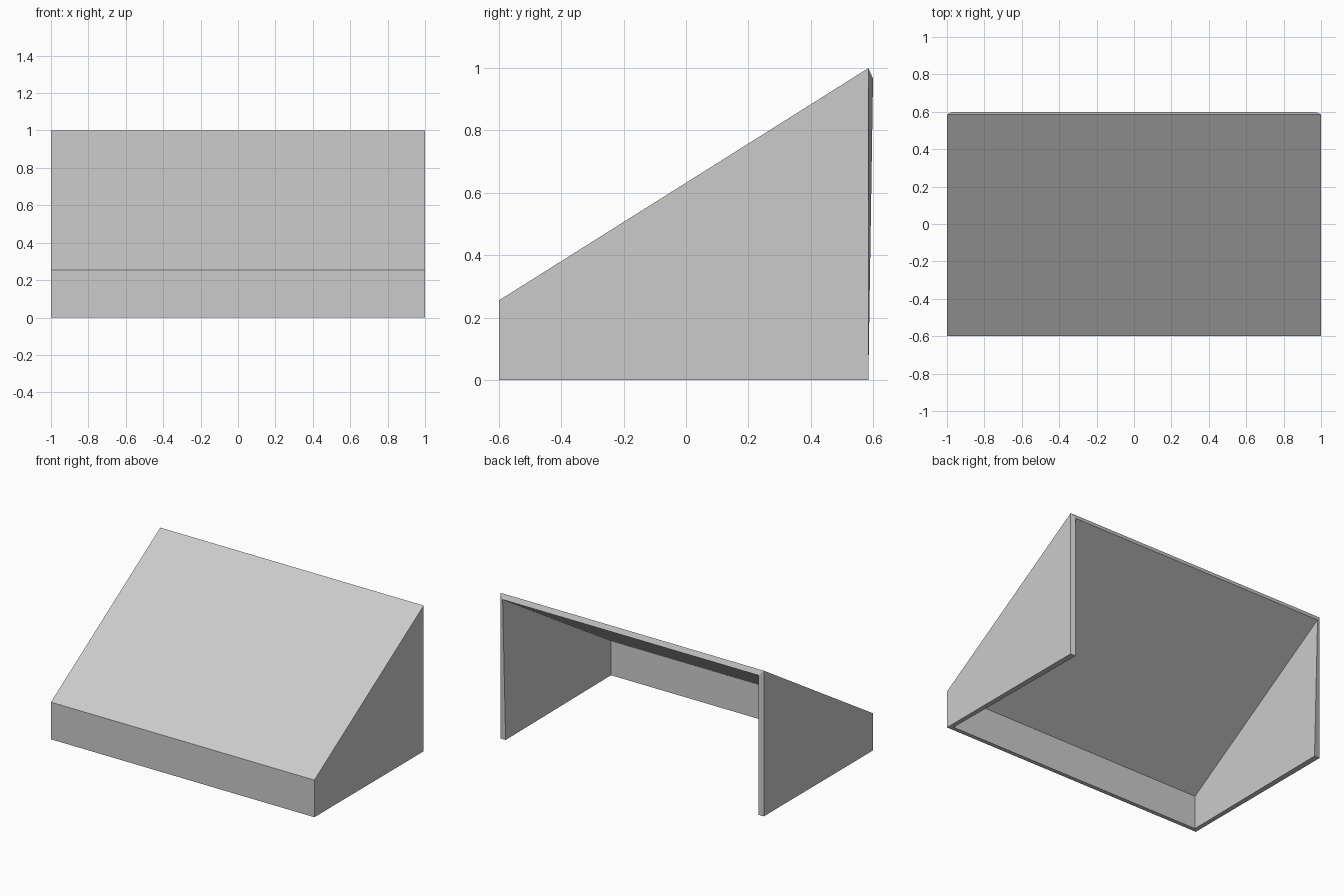
import bpy
import bmesh

cube = bpy.data.objects.get("Cube")
if cube:
    bpy.data.objects.remove(cube, do_unlink=True)

grey = bpy.data.materials.new("light_grey")
grey.use_nodes = True
colour = (0.6, 0.6, 0.6, 1)
grey.diffuse_color = colour
grey.node_tree.nodes["Principled BSDF"].inputs["Base Color"].default_value = colour

# Side profiles as (x, y, z): back bottom, front bottom, front top, back top
outer = [(1, 0.585, 0), (1, -0.6, 0), (1, -0.6, 0.255), (1, 0.585, 1)]
inner = [(0.96, 0.585, 0), (0.97, -0.572, 0), (0.975, -0.577, 0.233), (0.972, 0.6, 0.966)]

bm = bmesh.new()


def add_skin(profile):
    """Two side walls, a front lip and a sloping roof, open below and behind."""
    left, right = ([bm.verts.new((s * x, y, z)) for x, y, z in profile] for s in (1, -1))
    bm.faces.new(left)
    bm.faces.new(right)
    for i in (1, 2):
        bm.faces.new((left[i], left[i + 1], right[i + 1], right[i]))
    # Open rim: along the bottom, up the back and across the top
    return [left[0], left[1], right[1], right[0], right[3], left[3]]


outer_rim = add_skin(outer)
inner_rim = add_skin(inner)

# Rim joining the outer and inner skins
for i in range(len(outer_rim)):
    j = (i + 1) % len(outer_rim)
    bm.faces.new((outer_rim[i], outer_rim[j], inner_rim[j], inner_rim[i]))

bmesh.ops.recalc_face_normals(bm, faces=bm.faces)
mesh = bpy.data.meshes.new("sloped_cover")
bm.to_mesh(mesh)
bm.free()
mesh.materials.append(grey)
cover = bpy.data.objects.new("sloped_cover", mesh)
bpy.context.collection.objects.link(cover)
